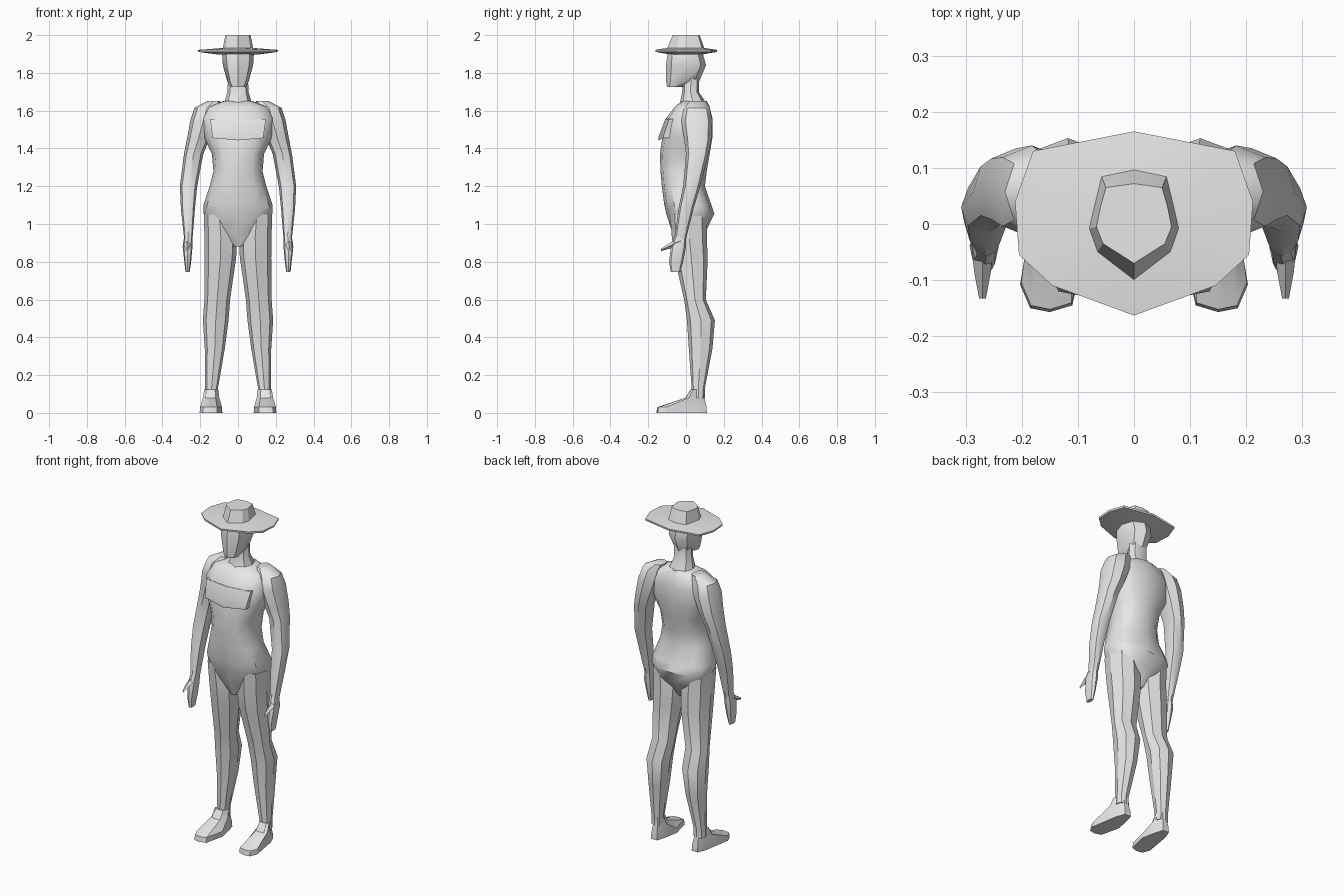
import bpy, bmesh, math

grey = bpy.data.materials.new("plain grey")
grey.diffuse_color = (0.8, 0.8, 0.8, 1)


def loft(name, rings, mirror=False, angle=32):
    """Skin a list of equal-length 3D point rings and cap both ends."""
    bm = bmesh.new()
    vs = [[bm.verts.new(p) for p in r] for r in rings]
    n = len(vs[0])
    for a, b in zip(vs, vs[1:]):
        for i in range(n):
            j = (i + 1) % n
            bm.faces.new((a[i], a[j], b[j], b[i]))
    bm.faces.new(vs[0][::-1])
    bm.faces.new(vs[-1])
    bmesh.ops.recalc_face_normals(bm, faces=bm.faces)
    me = bpy.data.meshes.new(name)
    bm.to_mesh(me)
    bm.free()
    me.materials.append(grey)
    ob = bpy.data.objects.new(name, me)
    bpy.context.collection.objects.link(ob)
    bpy.ops.object.select_all(action='DESELECT')
    ob.select_set(True)
    bpy.context.view_layer.objects.active = ob
    bpy.ops.object.shade_smooth_by_angle(angle=math.radians(angle))
    if mirror:
        m = ob.modifiers.new("mirror", 'MIRROR')
        m.use_mirror_merge = False
    return ob


def ring(z, cx, rx, yf, yb, n=8, power=0.85):
    """Rounded horizontal section between front yf and back yb."""
    cy, ry = (yf + yb) / 2, (yb - yf) / 2
    def f(v):
        return math.copysign(abs(v) ** power, v) if abs(v) > 1e-6 else 0
    return [(cx + rx * f(math.sin(t)), cy - ry * f(math.cos(t)), z)
            for t in (2 * math.pi * i / n for i in range(n))]


def both_sides(half):
    """Close a half outline whose first and last points lie on x = 0."""
    return half + [(-x, y) for x, y in half[-2:0:-1]]


# torso with coat hem and pelvis
torso = [(0.88, .02, -.05, .06), (0.97, .15, -.078, .11), (1.055, .182, -.105, .15),
         (1.10, .183, -.115, .135), (1.20, .15, -.128, .10), (1.28, .13, -.135, .11),
         (1.37, .138, -.138, .125), (1.46, .18, -.125, .14), (1.56, .195, -.105, .14),
         (1.62, .165, -.06, .125), (1.65, .08, -.025, .11)]
loft("torso", [ring(z, 0, w, f, b, 12, 0.8) for z, w, f, b in torso], angle=40)

# chest panel, proud of the body at its lower edge
loft("chest_panel", [[(-w, -.03, z), (-w, s, z), (0, f, z + dz), (w, s, z), (w, -.03, z)]
                     for z, w, s, f, dz in ((1.455, .135, -.118, -.145, -.012),
                                            (1.465, .135, -.12, -.146, -.005),
                                            (1.555, .148, -.09, -.11, 0))])

# legs
legs = [(0.08, .14, .036, .03, .10), (0.13, .14, .034, .03, .10), (0.34, .123, .053, .015, .14),
        (0.49, .118, .068, .005, .153), (0.60, .11, .068, -.01, .105),
        (0.82, .093, .083, -.06, .115), (0.93, .091, .087, -.075, .11), (1.05, .1, .08, -.085, .11)]
loft("legs", [ring(*r) for r in legs], True)

# feet
sole = [(.15, -.157), (.185, -.15), (.203, -.108), (.175, .06), (.155, .11),
        (.115, .11), (.1, .06), (.083, -.03), (.11, -.145)]
loft("feet", [[(.14 + (x - .14) * sx, .09 + (y - .09) * sy, z) for x, y in sole]
              for z, sx, sy in ((0, 1, 1), (.03, .97, .98), (.08, .72, .38), (.125, .62, .26))], True)

# arms
arms = [(0.92, .263, .022, -.06, 0), (1.08, .265, .037, -.04, .04), (1.20, .262, .046, -.015, .075),
        (1.37, .235, .051, .0, .118), (1.45, .21, .06, -.01, .135), (1.55, .182, .07, -.025, .14),
        (1.615, .165, .065, -.01, .125), (1.65, .13, .035, .02, .105)]
loft("arms", [ring(*r) for r in arms], True, 38)

# hands and thumbs
hands = [(0.745, .267, .011, -.08, -.03), (0.80, .266, .018, -.09, -.015),
         (0.88, .267, .026, -.08, .0), (0.94, .263, .021, -.058, .0)]
loft("hands", [ring(*r) for r in hands], True)
loft("thumbs", [[(.27 - s, y, z), (.27, y, z + s), (.27 + s, y, z), (.27, y, z - s)]
                for y, z, s in ((-.03, .91, .02), (-.085, .885, .015), (-.133, .862, .006))], True)

# neck and head
neck = [(1.615, .085, -.045, .11), (1.65, .07, -.03, .10), (1.70, .056, -.02, .068), (1.79, .052, -.015, .07)]
loft("neck", [ring(z, 0, w, f, b) for z, w, f, b in neck])
head = [(1.725, .04, -.10, -.02), (1.755, .057, -.106, .07), (1.84, .08, -.106, .106),
        (1.90, .084, -.098, .09), (1.925, .07, -.09, .08)]
loft("head", [ring(z, 0, w, f, b, 8, 0.9) for z, w, f, b in head], angle=40)

# hat: brim and tapered crown
brim = both_sides([(0, .165), (.18, .13), (.212, .04), (.205, -.055), (.145, -.11), (0, -.163)])
crown = both_sides([(0, .097), (.058, .085), (.07, .035), (.08, -.008), (.065, -.05), (0, -.10)])
top = both_sides([(0, .072), (.05, .065), (.06, .03), (.067, -.005), (.055, -.035), (0, -.07)])


def level(pts, z, s=1):
    return [(x * s, y * s, z) for x, y in pts]


loft("hat_brim", [level(brim, 1.897, .5), level(brim, 1.911, .99), level(brim, 1.922), level(crown, 1.932)])
loft("hat_crown", [level(crown, 1.93), level(top, 2.0)])
